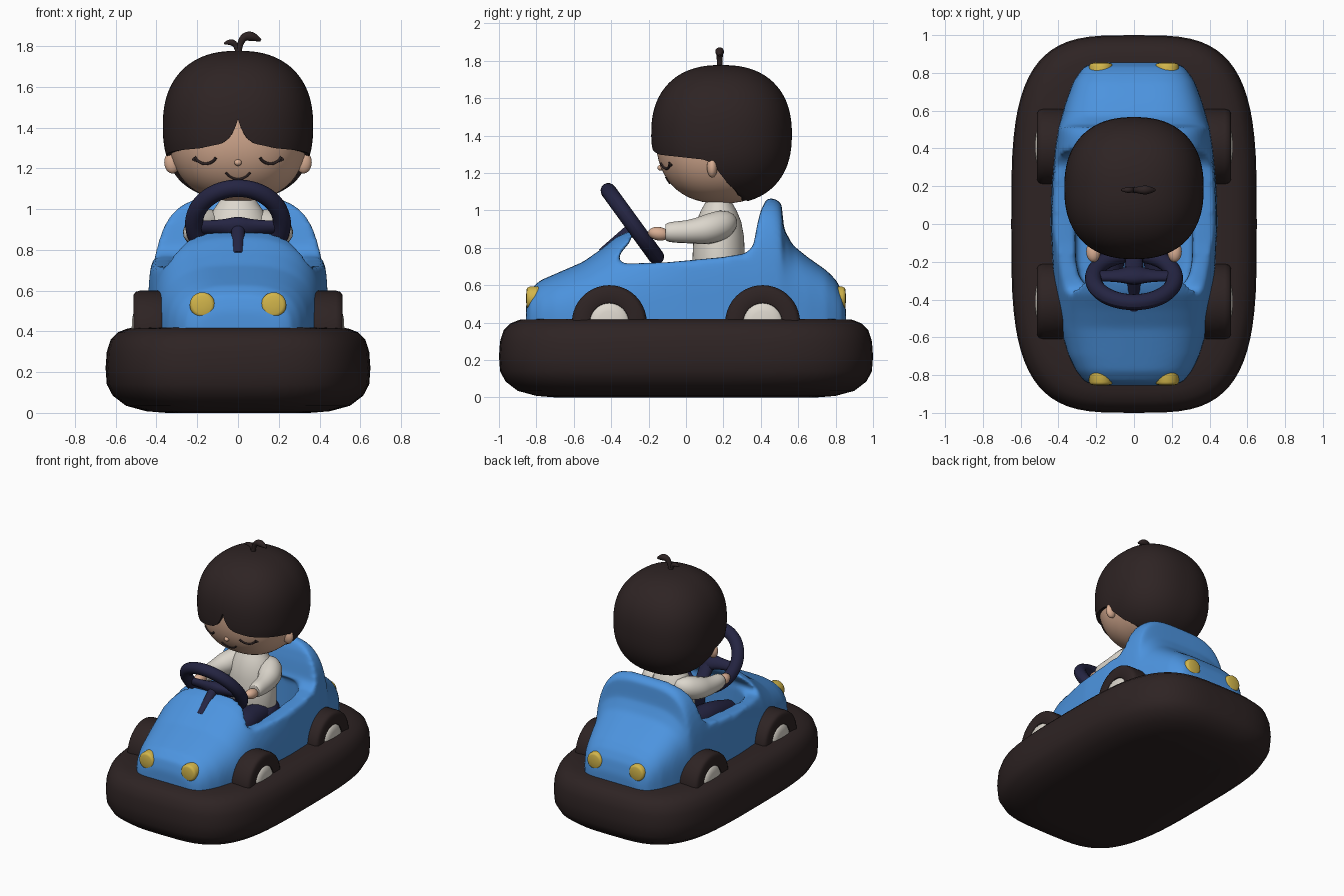
import bpy, bmesh, math
from mathutils import Matrix, Vector
from math import sin, cos, pi, radians

if "Cube" in bpy.data.objects:
    bpy.data.objects.remove(bpy.data.objects["Cube"])


def material(name, rgb):
    m = bpy.data.materials.new(name)
    m.diffuse_color = (*rgb, 1)
    m.use_nodes = True
    m.node_tree.nodes["Principled BSDF"].inputs["Base Color"].default_value = m.diffuse_color
    return m


BLUE = material("blue", (0.073, 0.296, 0.74))
DARK = material("dark brown", (0.027, 0.017, 0.017))
WHITE = material("off white", (0.72, 0.68, 0.61))
YELLOW = material("yellow", (0.64, 0.46, 0.07))
NAVY = material("navy", (0.018, 0.018, 0.055))
SKIN = material("skin", (0.69, 0.42, 0.29))


def finish(name, me, mat, matrix=None, angle=45):
    if matrix:
        me.transform(matrix)
    me.materials.clear()
    if mat:
        me.materials.append(mat)
    me.shade_smooth()
    me.set_sharp_from_angle(angle=radians(angle))
    ob = bpy.data.objects.new(name, me)
    bpy.context.collection.objects.link(ob)
    return ob


def loft(name, rings, mat, matrix=None, caps=True, angle=45):
    bm = bmesh.new()
    vs = [[bm.verts.new(p) for p in r] for r in rings]
    n = len(vs[0])
    for a, b in zip(vs, vs[1:]):
        for i in range(n):
            bm.faces.new((a[i], a[(i + 1) % n], b[(i + 1) % n], b[i]))
    if caps:
        bm.faces.new(vs[0][::-1])
        bm.faces.new(vs[-1])
    bmesh.ops.recalc_face_normals(bm, faces=bm.faces)
    me = bpy.data.meshes.new(name)
    bm.to_mesh(me)
    bm.free()
    return finish(name, me, mat, matrix, angle)


def lathe(name, profile, mat, matrix=None, n=40, caps=True):
    rings = [[(r * cos(2 * pi * i / n), r * sin(2 * pi * i / n), h) for i in range(n)] for r, h in profile]
    return loft(name, rings, mat, matrix, caps)


def ball(name, loc, size, mat, rot=0):
    bm = bmesh.new()
    bmesh.ops.create_uvsphere(bm, u_segments=28, v_segments=16, radius=1)
    me = bpy.data.meshes.new(name)
    bm.to_mesh(me)
    bm.free()
    return finish(name, me, mat, Matrix.Translation(loc) @ Matrix.Rotation(rot, 4, 'X') @ Matrix.Diagonal((*size, 1)))


def baked(ob):
    dg = bpy.context.evaluated_depsgraph_get()
    return bpy.data.meshes.new_from_object(ob.evaluated_get(dg))


def tube(name, pts, mat, matrix=None):
    """Smooth tube through points (x, y, z, radius)."""
    cu = bpy.data.curves.new(name + "_path", 'CURVE')
    cu.dimensions, cu.bevel_depth, cu.bevel_resolution, cu.use_fill_caps = '3D', 1, 5, True
    sp = cu.splines.new('NURBS')
    sp.points.add(len(pts) - 1)
    for p, (x, y, z, r) in zip(sp.points, pts):
        p.co, p.radius = (x, y, z, 1), r
    sp.use_endpoint_u, sp.order_u, sp.resolution_u = True, min(3, len(pts)), 8
    ob = bpy.data.objects.new(name + "_path", cu)
    bpy.context.collection.objects.link(ob)
    me = baked(ob)
    bpy.data.objects.remove(ob)
    return finish(name, me, mat, matrix)


def spow(v, e):
    return math.copysign(abs(v) ** e, v)


def oval(a, b, n, z, y0=0, count=72):
    return [(a * spow(cos(2 * pi * i / count), 2 / n), y0 + b * spow(sin(2 * pi * i / count), 2 / n), z)
            for i in range(count)]


# bumper ring
bump = [(.3, 0), (.2, .008), (.1, .035), (.035, .085), (.006, .14), (0, .22), (.006, .3), (.025, .36),
        (.06, .395), (.11, .415), (.2, .42)]
loft("bumper", [oval(.65 - d, 1 - d, 3.5, z) for d, z in bump], DARK, angle=60)

# car body: lofted along y, cockpit cut out, then softened
stations = [(-.855, .2, .5), (-.835, .26, .575), (-.78, .305, .625), (-.7, .345, .66), (-.55, .39, .725),
            (-.45, .408, .795), (-.37, .418, .86), (-.31, .425, .885), (0, .442, 1), (.2, .437, 1.06),
            (.4, .418, 1.065), (.47, .407, 1.065), (.51, .4, 1.04), (.525, .396, .9), (.57, .383, .815),
            (.65, .36, .75), (.75, .323, .68), (.8, .29, .63), (.835, .26, .57), (.855, .2, .48)]
rings = []
for y, w, top in stations:
    n = 2.8 if y < 0 else 3.6
    arc = [(w * spow(cos(pi * i / 32), 2 / n), y, .4 + (top - .4) * sin(pi * i / 32) ** (2 / n)) for i in range(33)]
    rings.append([(w, y, .36)] + arc + [(-w, y, .36)])
raw = loft("body_raw", rings, None)
side = [(-.27, 1.2), (-.275, .9), (-.3, .83), (-.35, .77), (-.365, .735), (-.33, .715), (-.1, .722), (.2, .75),
        (.32, .77), (.36, .81), (.38, .92), (.4, 1.0), (.44, 1.08), (.45, 1.2)]
opening = loft("opening_cutter", [[(x, y, z) for y, z in side] for x in (-.7, .7)], None)
tub = loft("tub_cutter", [oval(.31, .37, 5, z, .015) for z in (.5, .79)], None)
for cutter in (opening, tub):
    cutter.hide_render = True
    m = raw.modifiers.new("cut", 'BOOLEAN')
    m.operation, m.solver, m.object = 'DIFFERENCE', 'EXACT', cutter
m = raw.modifiers.new("remesh", 'REMESH')
m.mode, m.voxel_size = 'VOXEL', .016
m = raw.modifiers.new("soften", 'SMOOTH')
m.factor, m.iterations = .5, 8
body = finish("car_body", baked(raw), BLUE, angle=180)
for o in (raw, opening, tub):
    bpy.data.objects.remove(o)

# wheels and lamps
tyre = [(.1, .34), (.17, .34), (.195, .36), (.2, .385), (.2, .48), (.194, .503), (.178, .513), (.12, .513),
        (.105, .508), (.1, .49)]
hub = [(.106, .36), (.106, .5), (.095, .512), (.06, .52), (.01, .522)]
lamp = [(.055, -.08), (.062, -.06), (.062, .03), (.056, .042), (.045, .046), (.01, .048)]
for sy, end in ((-1, "front"), (1, "rear")):
    for sx, hand in ((-1, "left"), (1, "right")):
        mat = Matrix.Translation((0, sy * .41, .4)) @ Matrix.Rotation(sx * pi / 2, 4, 'Y')
        lathe(f"{end}_{hand}_tyre", tyre, DARK, mat)
        lathe(f"{end}_{hand}_hub", hub, WHITE, mat)
        mat = Matrix.Translation((sx * .175, sy * .807, .53)) @ Matrix.Rotation(-sy * pi / 2, 4, 'X')
        lathe(f"{end}_{hand}_lamp", lamp, YELLOW, mat)

# steering wheel
sw = Matrix.Translation((0, -.287, .928)) @ Matrix.Rotation(radians(-54), 4, 'X')
rim = [(.216 + .044 * cos(a * pi / 8), .042 * sin(a * pi / 8)) for a in range(17)]
lathe("steering_rim", rim, NAVY, sw, 64, False)
tube("steering_spokes", [(-.21, .02, 0, .035), (-.1, .02, 0, .035), (0, .03, 0, .07), (.1, .02, 0, .035),
                         (.21, .02, 0, .035)], NAVY, sw @ Matrix.Diagonal((1, 1, .7, 1)))
tube("steering_lower_spoke", [(0, .02, 0, .06), (0, .1, 0, .045), (0, .21, 0, .05)], NAVY,
     sw @ Matrix.Diagonal((1, 1, .7, 1)))
tube("steering_column", [(0, .02, 0, .035), (0, .04, -.22, .035)], NAVY, sw)

# driver's torso, legs and arms
torso = [(.12, .56), (.14, .62), (.14, .75), (.135, .86), (.12, .94), (.095, 1.0), (.075, 1.035), (.065, 1.06)]
lathe("shirt", torso, WHITE, Matrix.Translation((0, .175, 0)) @ Matrix.Diagonal((1.25, 1, 1, 1)))
ball("hips", (0, .17, .6), (.2, .17, .1), NAVY)
for s, hand in ((-1, "left"), (1, "right")):
    tube(hand + "_leg", [(s * .09, .2, .6, .08), (s * .1, .05, .6, .09), (s * .13, -.15, .605, .085),
                         (s * .13, -.33, .56, .06)], NAVY)
    tube(hand + "_sleeve", [(s * .08, .23, .95, .04), (s * .12, .22, .935, .075), (s * .18, .13, .9, .085),
                            (s * .21, .02, .885, .062), (s * .215, -.105, .883, .054), (s * .215, -.11, .883, .04)], WHITE)
    ball(hand + "_hand", (s * .215, -.145, .875), (.038, .058, .036), SKIN, radians(-8))
    ball(hand + "_ear", (s * .322, .14, 1.23), (.04, .028, .055), SKIN)

# head: squarish ball
P, CY, CZ = 2.35, .19, 1.405
A, B, C = .347, .352, .368


def head_point(az, t, a, b, c):
    s, k = sin(az), cos(az)
    h = (abs(s / a) ** P + abs(k / b) ** P) ** (-1 / P) * spow(sin(t), 2 / P)
    return (h * s, CY - h * k, CZ + c * spow(cos(t), 2 / P))


N = 144
loft("head", [[head_point(2 * pi * i / N, .02 + (pi - .04) * j / 28, A, B, C) for i in range(N)]
              for j in range(29)], SKIN, angle=180)

# hair: cap running from the crown down to a hairline given by azimuth
HAIRLINE = [(0, 1.44), (3, 1.385), (7, 1.345), (13, 1.32), (30, 1.298), (50, 1.288), (74, 1.272), (82, 1.255), (88, 1.2),
            (97, 1.14), (115, 1.08), (137, 1.052), (180, 1.05)]


def hairline(deg):
    for (d0, z0), (d1, z1) in zip(HAIRLINE, HAIRLINE[1:]):
        if deg <= d1:
            return z0 + (z1 - z0) * (deg - d0) / (d1 - d0)
    return HAIRLINE[-1][1]


HA = (.369, .376, .372)
columns = []
for i in range(N):
    az = 2 * pi * i / N
    z = hairline(math.degrees(min(az, 2 * pi - az)))
    end = math.acos(spow(max(-1, (z - CZ) / HA[2]), P / 2))
    col = [head_point(az, .02 + (end - .02) * j / 30, *HA) for j in range(31)]
    x, y, zz = col[-1]
    col.append((x * .88, CY + (y - CY) * .88, zz + .004))
    columns.append(col)
loft("hair", [list(r) for r in zip(*columns)], DARK, angle=50)
tube("hair_tuft_long", [(0, .18, 1.75, .016), (.005, .18, 1.8, .014), (.03, .18, 1.85, .02), (.075, .18, 1.848, .026),
                        (.112, .18, 1.828, .006)], DARK)
tube("hair_tuft_short", [(0, .18, 1.76, .012), (-.005, .18, 1.8, .012), (-.035, .18, 1.825, .018),
                         (-.068, .18, 1.812, .005)], DARK)


# face details lying on the head
def on_face(x, z, r):
    u = 1 - abs(x / A) ** P - abs((z - CZ) / C) ** P
    return (x, CY - B * u ** (1 / P) - .001, z, r)


for s, hand in ((-1, "left"), (1, "right")):
    arc = [(.108, 1.252), (.12, 1.236), (.14, 1.225), (.163, 1.222), (.185, 1.228), (.202, 1.24), (.212, 1.257)]
    tube(hand + "_closed_eye", [on_face(s * x, z, .007) for x, z in arc], DARK)
    tube(hand + "_eyelash", [on_face(s * x, z, .005) for x, z in ((.198, 1.236), (.212, 1.238), (.222, 1.246))], DARK)
mouth = [(-.06, 1.178), (-.045, 1.162), (-.022, 1.15), (0, 1.147), (.022, 1.15), (.045, 1.162), (.06, 1.178)]
tube("mouth", [on_face(x, z, .006) for x, z in mouth], DARK)
ball("nose", on_face(0, 1.228, 0)[:3], (.018, .018, .016), SKIN)
